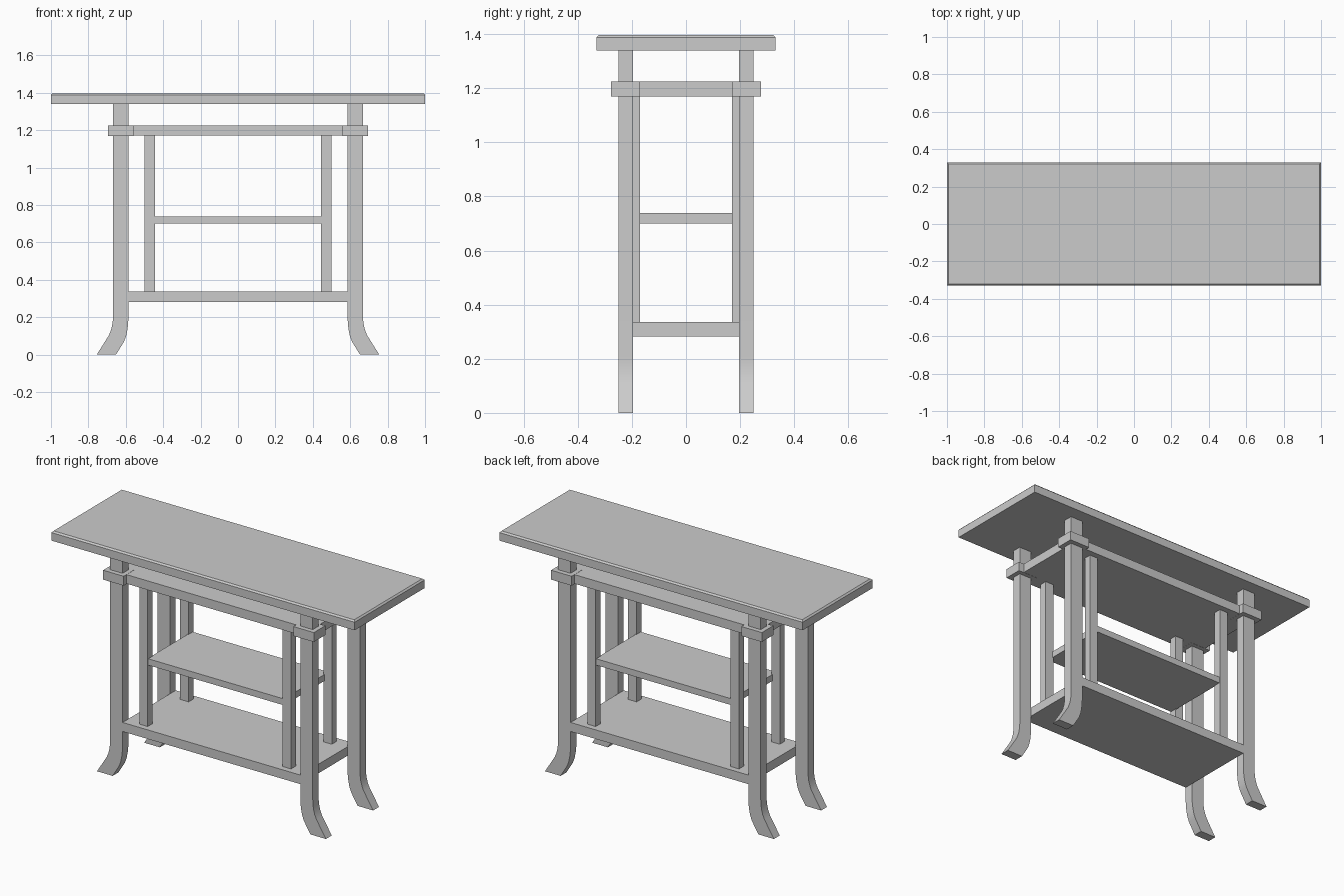
import bpy
import bmesh
from math import radians

cube = bpy.data.objects.get("Cube")
if cube:
    bpy.data.objects.remove(cube, do_unlink=True)

grey = bpy.data.materials.new("plain grey")
grey.use_nodes = True
grey.diffuse_color = (0.6, 0.6, 0.6, 1)
grey.node_tree.nodes["Principled BSDF"].inputs["Base Color"].default_value = (0.6, 0.6, 0.6, 1)


def add_object(name, bm):
    bmesh.ops.recalc_face_normals(bm, faces=bm.faces)
    mesh = bpy.data.meshes.new(name)
    bm.to_mesh(mesh)
    bm.free()
    mesh.materials.append(grey)
    obj = bpy.data.objects.new(name, mesh)
    bpy.context.collection.objects.link(obj)
    return obj


def box(name, xs, ys, zs, top_bevel=0):
    """Box between the given limits, with an optional chamfer round the top."""
    bm = bmesh.new()
    bmesh.ops.create_cube(bm, size=1)
    for v in bm.verts:
        v.co = [lim[0] if c < 0 else lim[1] for c, lim in zip(v.co, (xs, ys, zs))]
    if top_bevel:
        rim = [e for e in bm.edges if all(v.co.z > zs[1] - 0.001 for v in e.verts)]
        bmesh.ops.bevel(bm, geom=rim, offset=top_bevel, segments=1, affect='EDGES')
    return add_object(name, bm)


def slab(name, half_x, half_y, zs, top_bevel=0):
    return box(name, (-half_x, half_x), (-half_y, half_y), zs, top_bevel)


def span(sign, near, far):
    return sorted((sign * near, sign * far))


# Side profile of a leg: outer and inner edges (x, z), flaring at the foot
OUTER = [(0.755, 0), (0.692, 0.10), (0.681, 0.125), (0.673, 0.155), (0.669, 0.185), (0.668, 0.21), (0.668, 1.34)]
INNER = [(0.652, 0), (0.609, 0.07), (0.598, 0.10), (0.591, 0.135), (0.587, 0.17), (0.586, 0.21), (0.586, 1.34)]


def leg(name, sx, sy):
    """Sweep the profile across the leg's thickness."""
    bm = bmesh.new()
    y0, y1 = span(sy, 0.195, 0.25)
    rings = []
    for (xo, zo), (xi, zi) in zip(OUTER, INNER):
        rings.append([bm.verts.new(p) for p in (
            (sx * xo, y0, zo), (sx * xo, y1, zo), (sx * xi, y1, zi), (sx * xi, y0, zi))])
    for a, b in zip(rings, rings[1:]):
        for i in range(4):
            j = (i + 1) % 4
            bm.faces.new((a[i], a[j], b[j], b[i]))
    bm.faces.new(rings[0])
    bm.faces.new(rings[-1])
    obj = add_object(name, bm)
    bpy.ops.object.select_all(action='DESELECT')
    obj.select_set(True)
    bpy.context.view_layer.objects.active = obj
    bpy.ops.object.shade_smooth_by_angle(angle=radians(30))


# Horizontal boards
slab("table_top", 1.0, 0.33, (1.34, 1.397), top_bevel=0.009)
slab("upper_board", 0.66, 0.25, (1.17, 1.224))
slab("middle_shelf", 0.45, 0.21, (0.70, 0.738))
slab("bottom_shelf", 0.587, 0.25, (0.282, 0.336))

# Legs, collars and slender posts at the four corners
for sx, side in ((1, "left"), (-1, "right")):
    for sy, end in ((-1, "front"), (1, "back")):
        corner = f"{end}_{side}"
        leg(f"{corner}_leg", sx, sy)
        box(f"{corner}_collar", span(sx, 0.56, 0.695), span(sy, 0.17, 0.278), (1.169, 1.225))
        box(f"{corner}_post", span(sx, 0.445, 0.5), span(sy, 0.17, 0.215), (0.336, 1.17))
